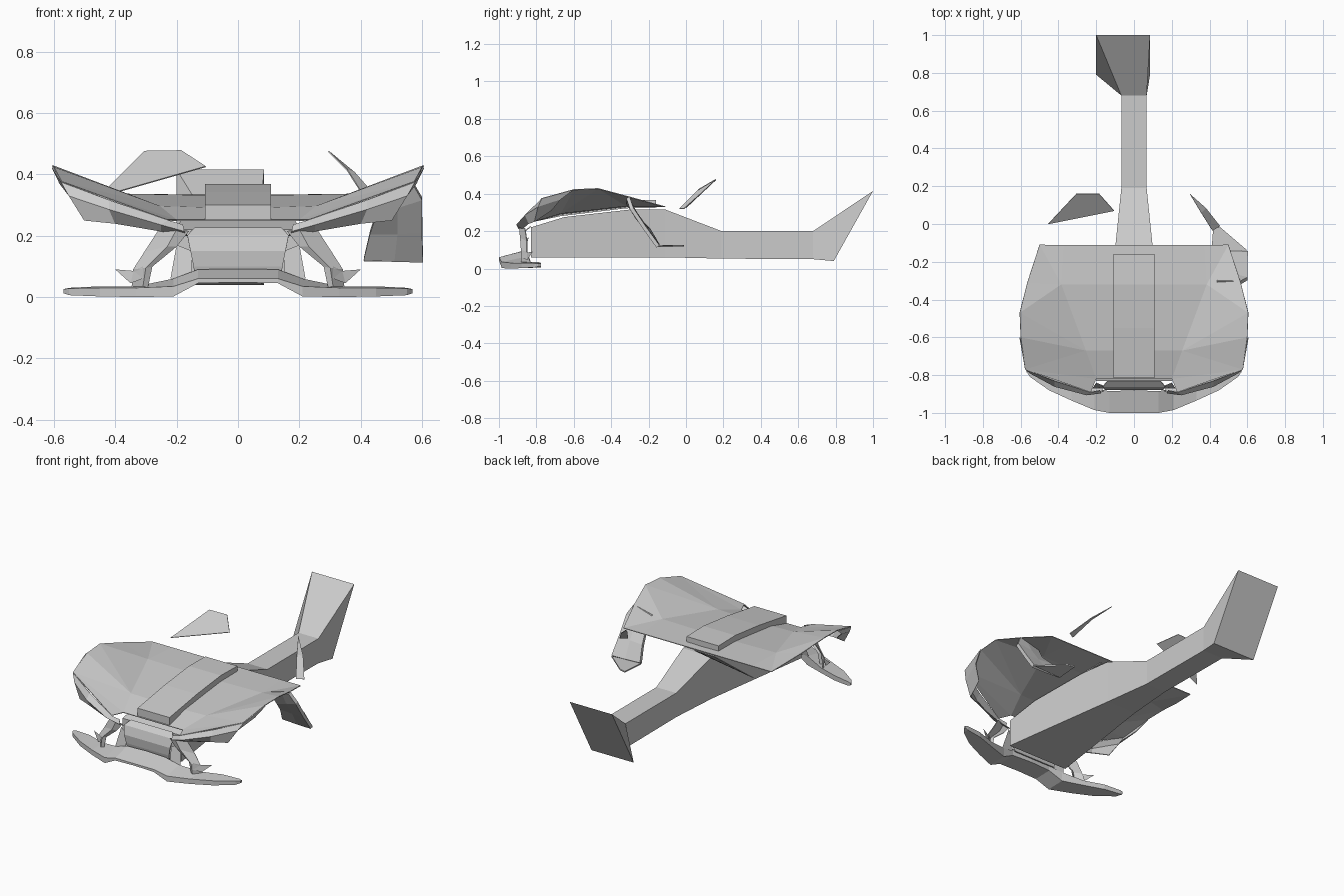
import bpy, bmesh


def make(name, verts, faces, mirror=False, thick=0.0):
    me = bpy.data.meshes.new(name)
    me.from_pydata(verts, [], faces)
    bm = bmesh.new()
    bm.from_mesh(me)
    bmesh.ops.recalc_face_normals(bm, faces=bm.faces)
    bm.to_mesh(me)
    bm.free()
    ob = bpy.data.objects.new(name, me)
    bpy.context.collection.objects.link(ob)
    if thick:
        s = ob.modifiers.new("Thickness", 'SOLIDIFY')
        s.thickness = thick
        s.offset = 0
    if mirror:
        m = ob.modifiers.new("Mirror", 'MIRROR')
        m.use_clip = True
    return ob


def loft(name, rings, closed=True, caps=(True, True), **kw):
    n = len(rings[0])
    verts = [v for r in rings for v in r]
    faces = []
    for i in range(len(rings) - 1):
        for j in range(n if closed else n - 1):
            k = (j + 1) % n
            faces.append((i * n + j, i * n + k, (i + 1) * n + k, (i + 1) * n + j))
    if closed and caps[0]:
        faces.append(tuple(range(n))[::-1])
    if closed and caps[1]:
        faces.append(tuple((len(rings) - 1) * n + j for j in range(n)))
    return make(name, verts, faces, **kw)


# Central tapering body running back into a flared tail
rings = []
for y, w, zb, zt in [(-0.83, 0.2, 0.06, 0.22), (-0.65, 0.175, 0.06, 0.275),
                     (-0.3, 0.125, 0.06, 0.315), (-0.11, 0.098, 0.06, 0.315),
                     (0.19, 0.067, 0.053, 0.2), (0.68, 0.067, 0.05, 0.2)]:
    rings.append([(-w, y, zb), (w, y, zb), (w, y, zt), (-w, y, zt)])
rings.append([(-0.2, 0.79, 0.04), (0.085, 0.79, 0.04), (0.085, 1.0, 0.415), (-0.2, 1.0, 0.415)])
loft("body_and_tail", rings)

# Curved nose panel
rings = []
for y, z, w in [(-0.83, 0.225, 0.14), (-0.86, 0.2, 0.165), (-0.875, 0.15, 0.155),
                (-0.87, 0.1, 0.145), (-0.86, 0.06, 0.14)]:
    rings.append([(-w, y, z), (w, y, z)])
loft("nose_panel", rings, closed=False, thick=0.006)

# Hood: flat middle with raised fender wings, right half mirrored
hood = [(0, -0.11, 0.33), (0, -0.32, 0.328), (0, -0.67, 0.287), (0, -0.82, 0.25),
        (0.37, -0.11, 0.33), (0.385, -0.32, 0.335), (0.255, -0.67, 0.295), (0.2, -0.82, 0.25),
        (0.5, -0.11, 0.33), (0.565, -0.31, 0.385), (0.605, -0.47, 0.428),
        (0.6, -0.6, 0.422), (0.575, -0.77, 0.375), (0.23, -0.89, 0.25)]
make("hood", hood,
     [(0, 1, 5, 4), (1, 2, 6, 5), (2, 3, 7, 6), (4, 5, 8), (5, 9, 8), (5, 10, 9),
      (5, 6, 10), (6, 11, 10), (6, 12, 11), (6, 7, 12), (7, 13, 12)],
     mirror=True, thick=0.004)

# Front fascia below each fender edge
loft("fender_fascia", [
    [(0.18, -0.88, 0.235), (0.175, -0.895, 0.215), (0.165, -0.87, 0.2)],
    [(0.23, -0.89, 0.25), (0.25, -0.905, 0.235), (0.25, -0.87, 0.215)],
    [(0.42, -0.83, 0.315), (0.42, -0.86, 0.285), (0.4, -0.84, 0.24)],
    [(0.575, -0.77, 0.375), (0.55, -0.79, 0.33), (0.5, -0.81, 0.25)],
    [(0.605, -0.6, 0.422), (0.58, -0.67, 0.37), (0.515, -0.72, 0.31)],
], closed=False, mirror=True, thick=0.004)

# Raised hood scoop
prof = [(-0.815, 0.25), (-0.815, 0.3), (-0.55, 0.342), (-0.32, 0.368),
        (-0.16, 0.365), (-0.16, 0.325), (-0.32, 0.322), (-0.67, 0.28)]
loft("hood_scoop", [[(x, y, z) for y, z in prof] for x in (-0.108, 0.108)])

# Front splitter, swept back at the ends
rings = []
for x, yf, yb, fb, ft, bb, bt in [
        (0, -1.0, -0.88, 0.048, 0.06, 0.05, 0.092), (0.13, -1.0, -0.885, 0.045, 0.06, 0.048, 0.09),
        (0.21, -0.985, -0.87, 0.002, 0.035, 0.005, 0.06), (0.33, -0.935, -0.83, 0.0, 0.03, 0.004, 0.035),
        (0.45, -0.88, -0.79, 0.002, 0.03, 0.005, 0.035), (0.55, -0.81, -0.775, 0.006, 0.028, 0.006, 0.03),
        (0.568, -0.785, -0.775, 0.012, 0.026, 0.012, 0.026)]:
    rings.append([(x, yf, fb), (x, yf, ft), (x, yb, bt), (x, yb, bb)])
loft("front_splitter", rings, caps=(False, True), mirror=True)

# Curved struts joining the fenders to the splitter
loft("splitter_strut", [
    [(0.16, -0.885, 0.215), (0.2, -0.89, 0.22), (0.26, -0.86, 0.215)],
    [(0.2, -0.88, 0.165), (0.23, -0.885, 0.165), (0.305, -0.85, 0.145)],
    [(0.28, -0.87, 0.1), (0.3, -0.88, 0.095), (0.34, -0.85, 0.09)],
    [(0.295, -0.87, 0.03), (0.31, -0.88, 0.03), (0.345, -0.83, 0.03)],
], closed=False, mirror=True, thick=0.005)
make("strut_spur", [(0.31, -0.875, 0.1), (0.34, -0.85, 0.085), (0.4, -0.82, 0.09), (0.35, -0.85, 0.045),
                    (0.31, -0.88, 0.06)], [(0, 1, 4), (1, 2, 3), (1, 3, 4)], mirror=True)

# Lower body side bracket between body and strut
make("corner_bracket", [(0.15, -0.86, 0.15), (0.2, -0.84, 0.17), (0.22, -0.87, 0.06), (0.15, -0.87, 0.06)],
     [(0, 1, 2, 3)], mirror=True)

# Torn panel hanging under the right fender, with its bent lower flange
loft("hanging_panel", [
    [(0.44, -0.31, 0.35), (0.52, -0.31, 0.37), (0.565, -0.31, 0.38)],
    [(0.45, -0.26, 0.27), (0.52, -0.27, 0.295), (0.6, -0.29, 0.32)],
    [(0.43, -0.2, 0.21), (0.52, -0.21, 0.21), (0.6, -0.22, 0.215)],
    [(0.41, -0.15, 0.125), (0.51, -0.15, 0.12), (0.603, -0.15, 0.118)],
], closed=False, thick=0.02)
make("panel_flange", [(0.41, -0.15, 0.12), (0.42, -0.01, 0.122), (0.46, -0.02, 0.122),
                      (0.6, -0.14, 0.118)], [(0, 1, 2, 3)], thick=0.008)

# Loose shards floating behind the hood
make("left_shard", [(-0.455, 0.0, 0.325), (-0.305, 0.16, 0.475), (-0.185, 0.16, 0.477), (-0.105, 0.07, 0.425)],
     [(0, 1, 2, 3)], thick=0.004)
make("right_shard", [(0.295, 0.16, 0.475), (0.38, 0.085, 0.405), (0.455, -0.01, 0.32),
                     (0.415, -0.035, 0.32), (0.355, 0.06, 0.415)],
     [(0, 1, 4), (1, 2, 3, 4)], thick=0.004)
